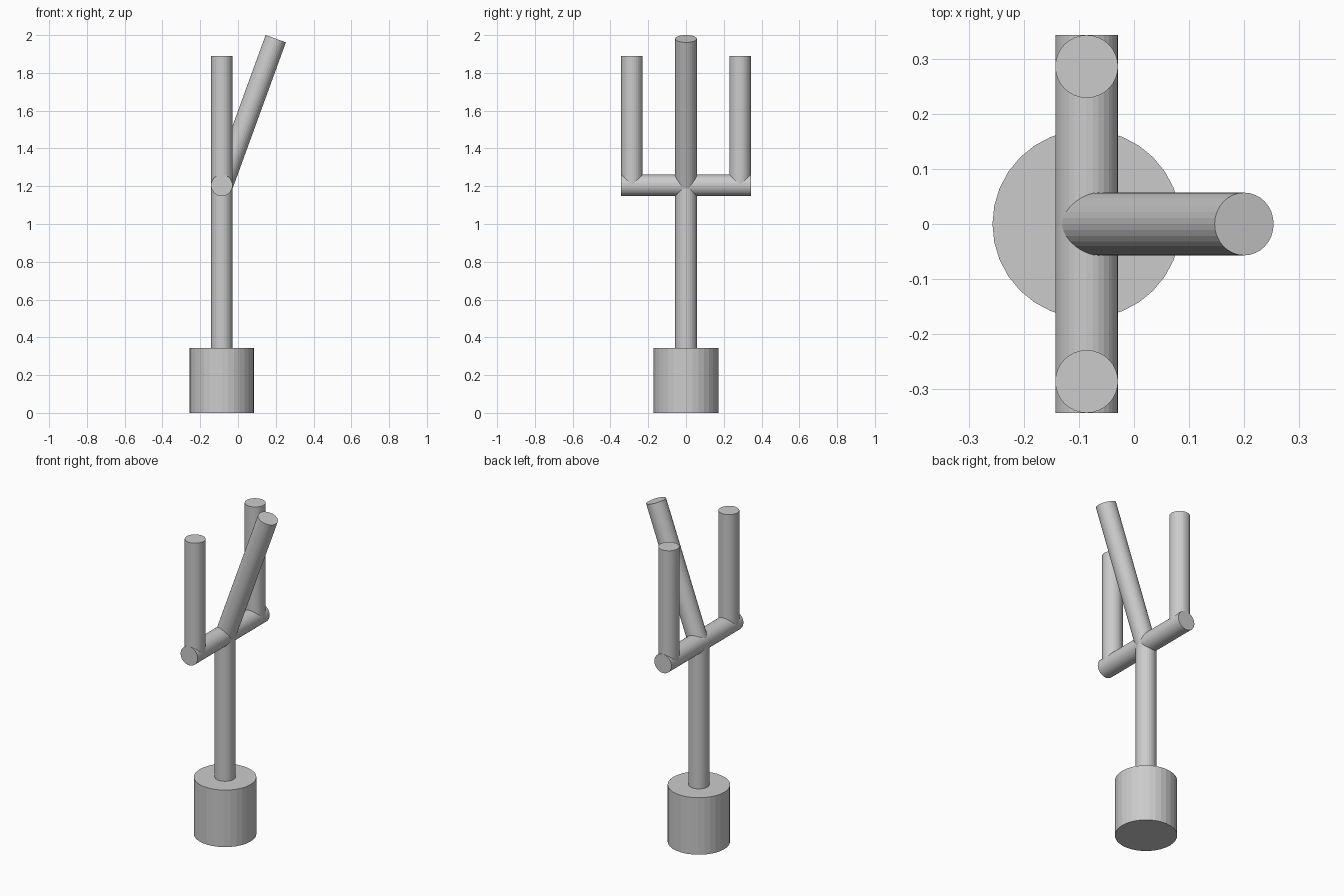
import bpy
from mathutils import Vector

if "Cube" in bpy.data.objects:
    bpy.data.objects.remove(bpy.data.objects["Cube"])

X = -0.086      # trunk axis
R = 0.057       # shared pipe radius
JOINT = 1.205   # height where the pipes meet


def rod(name, start, end, radius=R, sides=32):
    """Capped cylinder between two points."""
    a, b = Vector(start), Vector(end)
    bpy.ops.mesh.primitive_cylinder_add(
        vertices=sides, radius=radius, depth=(b - a).length, location=(a + b) / 2)
    ob = bpy.context.object
    ob.name = name
    ob.rotation_mode = 'QUATERNION'
    ob.rotation_quaternion = Vector((0, 0, 1)).rotation_difference(b - a)
    return ob


# Pot and trunk
rod("base_pot", (X, 0, 0), (X, 0, 0.344), 0.171)
rod("trunk", (X, 0, 0.3), (X, 0, JOINT))

# Crossbar with an upright at each end
rod("crossbar", (X, -0.343, JOINT), (X, 0.343, JOINT))
for side, y in (("front", -0.286), ("back", 0.286)):
    rod(side + "_upright", (X, y, JOINT), (X, y, 1.89))

# Leaning middle branch
rod("leaning_branch", (-0.083, 0, JOINT), (0.2, 0, 1.981))
